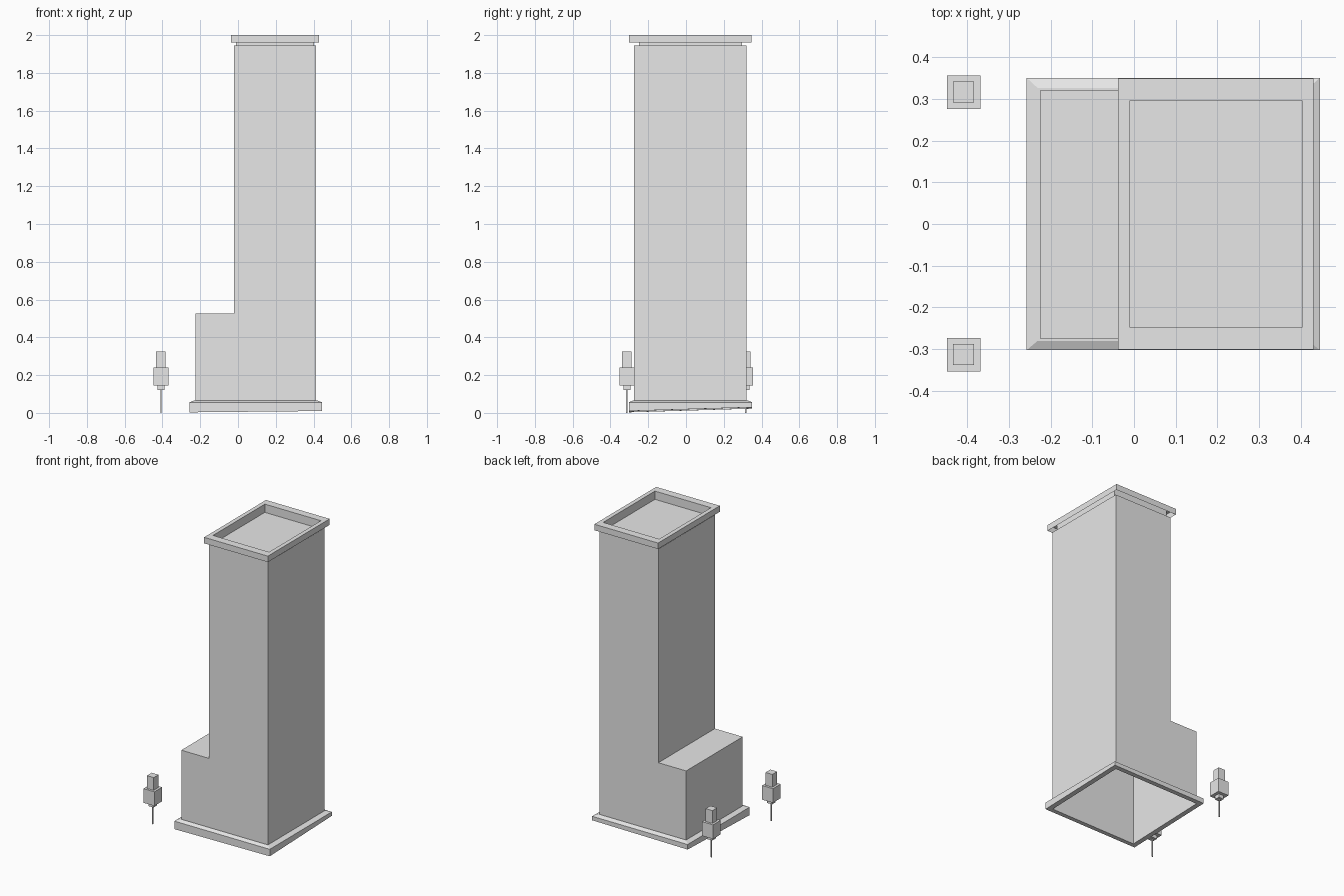
import bpy, bmesh
from mathutils import Matrix, Vector

cube = bpy.data.objects.get("Cube")
if cube:
    bpy.data.objects.remove(cube, do_unlink=True)

grey = bpy.data.materials.new("plain_grey")
grey.use_nodes = True
grey.diffuse_color = (0.8, 0.8, 0.8, 1)
grey.node_tree.nodes["Principled BSDF"].inputs["Base Color"].default_value = (0.8, 0.8, 0.8, 1)


def finish(name, bm):
    mesh = bpy.data.meshes.new(name)
    bm.to_mesh(mesh)
    bm.free()
    mesh.materials.append(grey)
    obj = bpy.data.objects.new(name, mesh)
    bpy.context.collection.objects.link(obj)
    return obj


def under(x, y):
    """Height of the slightly tilted underside."""
    return 0.003 + 0.01 * (x + 0.257) + 0.03 * (y + 0.3)


def rect(x0, x1, y0, y1, z=None):
    corners = [(x0, y0), (x1, y0), (x1, y1), (x0, y1)]
    return [Vector((x, y, under(x, y) if z is None else z)) for x, y in corners]


def loft(name, loops):
    """Bridge rectangular loops into an open shell."""
    bm = bmesh.new()
    rings = [[bm.verts.new(p) for p in loop] for loop in loops]
    for a, b in zip(rings, rings[1:]):
        for i in range(4):
            j = (i + 1) % 4
            bm.faces.new((a[i], a[j], b[j], b[i]))
    return finish(name, bm)


# Hollow stepped tower: low annex on one side, open underneath
X0, X1, STEP = -0.225, 0.412, -0.021
Y0, Y1 = -0.274, 0.32
TOP = 1.945
profile = [(X0, None), (X1, None), (X1, TOP), (STEP, TOP), (STEP, 0.525), (X0, 0.525)]
bm = bmesh.new()
front, back = [[bm.verts.new((x, y, under(x, y) if z is None else z)) for x, z in profile]
               for y in (Y0, Y1)]
bm.faces.new(front)
bm.faces.new(back[::-1])
for i in range(1, len(profile)):
    j = (i + 1) % len(profile)
    bm.faces.new((front[j], front[i], back[i], back[j]))
finish("tower_body", bm)

# Base flange with a sloping top edge
outer = (-0.257, 0.445, -0.302, 0.35)
loft("base_flange", [
    rect(X0, X1, Y0, Y1),
    rect(*outer),
    rect(*outer, 0.056),
    rect(X0 - 0.006, X1 + 0.006, Y0 - 0.006, Y1 + 0.006, 0.066),
    rect(X0, X1, Y0, Y1, 0.066),
])

# Parapet cap: overhanging rim around a sunken roof
rim = (-0.038, 0.43, -0.301, 0.348)
well = (-0.01, 0.402, -0.248, 0.296)
loft("parapet_cap", [rect(*rim, 1.96), rect(*rim, 2.0), rect(*well, 2.0), rect(*well, TOP)])

# Two small posts: thin pin, collar, housing and upper block
for side, y in (("front", -0.313), ("back", 0.316)):
    for part, width, z0, z1 in (("pin", 0.007, 0, 0.125), ("collar", 0.038, 0.122, 0.146),
                                ("housing", 0.08, 0.146, 0.24), ("block", 0.05, 0.24, 0.325)):
        bm = bmesh.new()
        place = Matrix.Translation((-0.408, y, (z0 + z1) / 2))
        bmesh.ops.create_cube(bm, size=1, matrix=place @ Matrix.Diagonal((width, width, z1 - z0, 1)))
        finish(f"{side}_post_{part}", bm)
